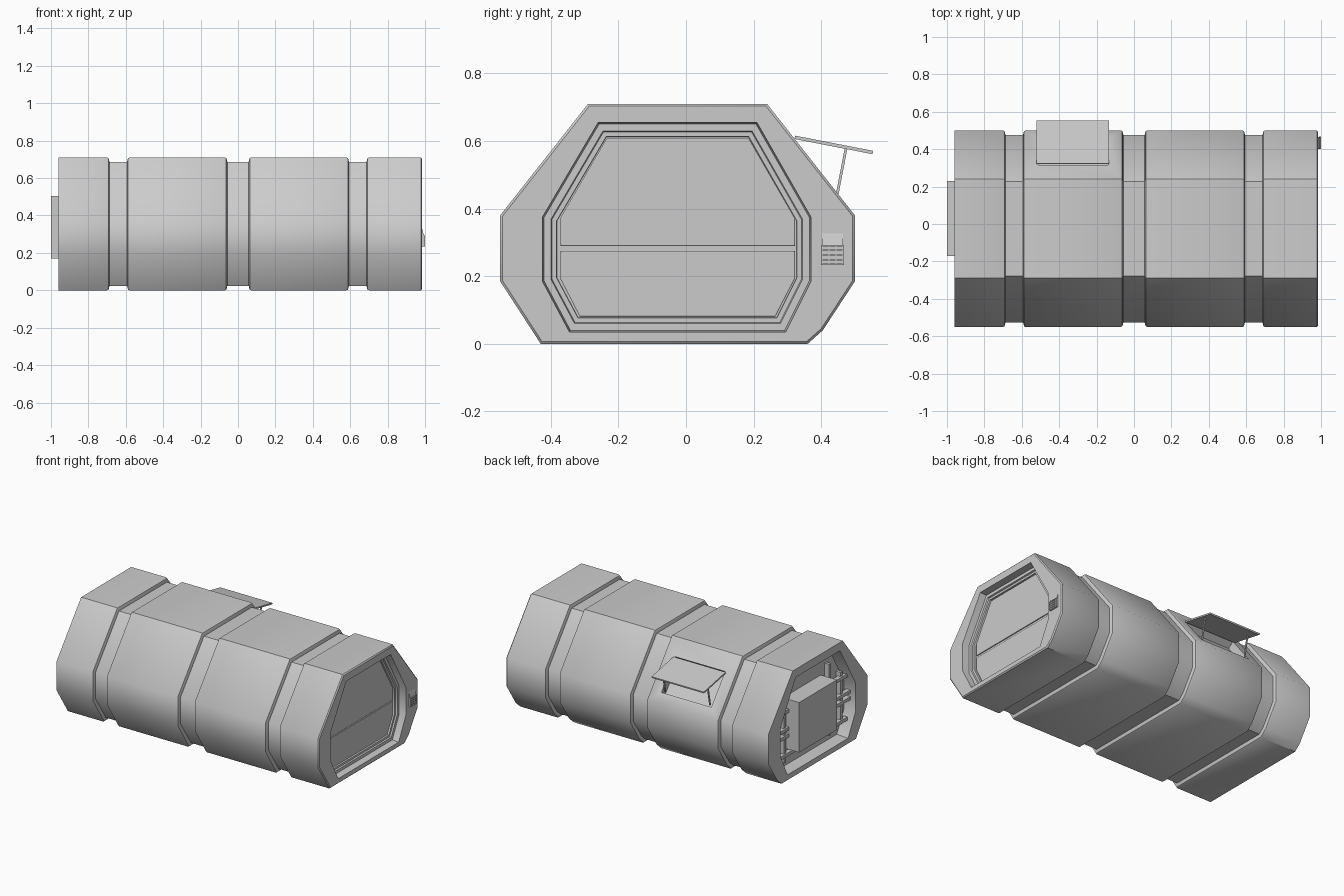
import bpy, bmesh, math
from mathutils import Vector

if "Cube" in bpy.data.objects:
    bpy.data.objects.remove(bpy.data.objects["Cube"])

# (y, z) cross-sections: outer hull and the opening in each end
OUTER = [(-.29, .71), (.24, .71), (.50, .38), (.50, .185), (.405, .04),
         (.36, 0), (-.43, 0), (-.55, .185), (-.55, .38)]
OPEN = [(-.26, .655), (.21, .655), (.37, .375), (.37, .185), (.295, .035),
        (.2, .035), (-.345, .035), (-.425, .185), (-.425, .375)]


def inset(profile, d):
    """Mitred inward offset of a clockwise profile."""
    pts, out = [Vector(p) for p in profile], []
    for i, p in enumerate(pts):
        a = (p - pts[i - 1]).normalized()
        b = (pts[(i + 1) % len(pts)] - p).normalized()
        n1, n2 = Vector((a.y, -a.x)), Vector((b.y, -b.x))
        out.append(p + (n1 + n2) * d / (1 + n1.dot(n2)))
    return out


def finish(name, bm, angle=40):
    bmesh.ops.recalc_face_normals(bm, faces=bm.faces)
    me = bpy.data.meshes.new(name)
    bm.to_mesh(me)
    bm.free()
    ob = bpy.data.objects.new(name, me)
    bpy.context.collection.objects.link(ob)
    return ob


def loft(name, stations):
    """Skin (x, profile) rings and cap both ends."""
    bm = bmesh.new()
    rings = [[bm.verts.new((x, y, z)) for y, z in prof] for x, prof in stations]
    for r, s in zip(rings, rings[1:]):
        n = len(r)
        for i in range(n):
            j = (i + 1) % n
            bm.faces.new((r[i], r[j], s[j], s[i]))
    bm.faces.new(rings[0])
    bm.faces.new(rings[-1])
    return finish(name, bm)


def box(name, x, y, z):
    prof = [(y[0], z[0]), (y[0], z[1]), (y[1], z[1]), (y[1], z[0])]
    return loft(name, [(x[0], prof), (x[1], prof)])


def slab(name, x, p, q, t):
    """Plate spanning x, running from p to q in the yz plane, thickness t."""
    p, q = Vector(p), Vector(q)
    d = (q - p).normalized()
    n = Vector((-d.y, d.x)) * t / 2
    prof = [p + n, q + n, q - n, p - n]
    return loft(name, [(x[0], prof), (x[1], prof)])


# hull: back recess, rim, ribbed body, front rim and stepped door recess
st = [(-.88, inset(OPEN, .008)), (-.96, OPEN), (-.96, OUTER)]
for a, b in ((-.69, -.59), (-.06, .06), (.59, .69)):
    st += [(a - .01, OUTER), (a - .003, inset(OUTER, .003)), (a, inset(OUTER, .01)),
           (a + .003, inset(OUTER, .024)), (b - .003, inset(OUTER, .024)),
           (b, inset(OUTER, .01)), (b + .003, inset(OUTER, .003)), (b + .01, OUTER)]
st += [(.978, OUTER), (.985, inset(OUTER, .007)), (.985, OPEN),
       (.94, inset(OPEN, .005)), (.94, inset(OPEN, .025)),
       (.93, inset(OPEN, .028)), (.93, inset(OPEN, .042)), (.915, inset(OPEN, .043))]
hull = loft("hull", st)

# service window cut into the sloped side
cutter = slab("window_cutter", (-.51, -.14), (.315, .615), (.46, .431), .1)
mod = hull.modifiers.new("window", 'BOOLEAN')
mod.object, mod.operation, mod.solver = cutter, 'DIFFERENCE', 'EXACT'
bpy.context.view_layer.objects.active = hull
hull.select_set(True)
bpy.ops.object.modifier_apply(modifier=mod.name)
bpy.data.objects.remove(cutter)
bpy.ops.object.shade_smooth_by_angle(angle=math.radians(40))

# awning and its struts
slab("awning", (-.52, -.133), (.322, .611), (.553, .566), .01)
for i, x in enumerate((-.495, -.163)):
    slab(f"awning_strut_{i}", (x, x + .008), (.474, .58), (.446, .435), .008)

# two-part door
upper = [(-.372, .29), (-.372, .372), (-.234, .609), (.185, .609), (.322, .372), (.322, .29)]
lower = [(-.372, .275), (.322, .275), (.322, .192), (.264, .08), (-.314, .08), (-.372, .192)]
for name, prof in (("door_upper", upper), ("door_lower", lower)):
    loft(name, [(.91, prof), (.921, prof), (.923, inset(prof, .003))])

# vent hood with grille
bm = bmesh.new()
side = [(.98, .335), (.986, .325), (.995, .29), (.995, .235), (.98, .235)]
f = bm.faces.new([bm.verts.new((x, .402, z)) for x, z in side])
ext = bmesh.ops.extrude_face_region(bm, geom=[f])["geom"]
bmesh.ops.translate(bm, vec=(0, .063, 0), verts=[v for v in ext if isinstance(v, bmesh.types.BMVert)])
finish("vent_hood", bm)
for i in range(5):
    z = .233 + i * .0138
    box(f"vent_slat_{i}", (.99, 1.0), (.4, .467), (z, z + .004))
for i in range(4):
    y = .4 + i * .021
    box(f"vent_bar_{i}", (.99, .999), (y, y + .004), (.233, .292))

# rear equipment box and the rack behind it
box("rear_box", (-1.0, -.88), (-.17, .23), (.17, .505))
for i, z in enumerate((.13, .255, .30, .42)):
    w = .39 if z < .2 else .42
    box(f"rack_rail_{i}", (-.925, -.895), (-w, w - .06), (z, z + .022))
for i, y in enumerate((-.34, -.22, .26, .33)):
    top = .5 if abs(y + .02) > .3 else .6
    box(f"rack_post_{i}", (-.915, -.875), (y - .01, y + .01), (.09 if abs(y) < .3 else .12, top - .03))
